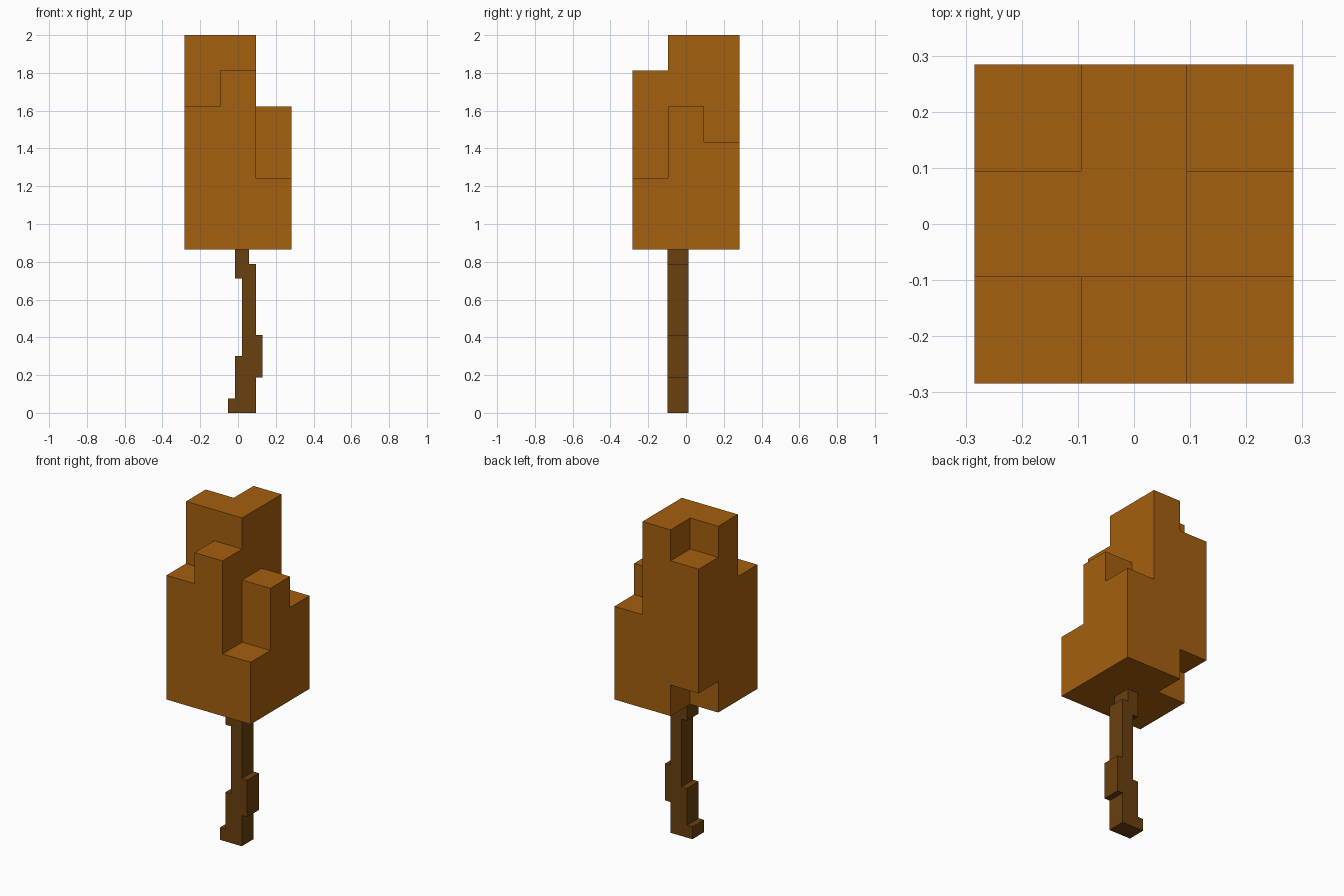
import bpy
import bmesh
from mathutils import Vector

cube = bpy.data.objects.get("Cube")
if cube:
    bpy.data.objects.remove(cube, do_unlink=True)


def make_material(name, rgb):
    mat = bpy.data.materials.new(name)
    mat.use_nodes = True
    color = (*rgb, 1.0)
    mat.diffuse_color = color
    bsdf = mat.node_tree.nodes["Principled BSDF"]
    bsdf.inputs["Base Color"].default_value = color
    bsdf.inputs["Roughness"].default_value = 0.9
    return mat


def finish(name, bm, mat):
    """Clean the block mesh into flat faces and link it to the scene."""
    bmesh.ops.remove_doubles(bm, verts=bm.verts, dist=0.0005)
    bmesh.ops.recalc_face_normals(bm, faces=bm.faces)
    mesh = bpy.data.meshes.new(name)
    bm.to_mesh(mesh)
    bm.free()
    mesh.materials.append(mat)
    obj = bpy.data.objects.new(name, mesh)
    bpy.context.collection.objects.link(obj)
    return obj


leaf = make_material("autumn_orange", (0.376, 0.115, 0.0045))
bark = make_material("bark_brown", (0.144, 0.051, 0.0045))

# Crown: block columns on a 3 x 3 grid, each with (bottom, top) in blocks
BLOCK = 0.1893
BASE = 0.865
columns = {
    (-1, -1): (0, 4), (0, -1): (0, 5), (1, -1): (0, 2),
    (-1, 0): (0, 6), (0, 0): (0, 6), (1, 0): (0, 4),
    (-1, 1): (1, 5), (0, 1): (0, 6), (1, 1): (0, 3),
}
filled = {(x, y, z) for (x, y), (low, high) in columns.items()
          for z in range(low, high)}

# Only the outside faces of the blocks are made
bm = bmesh.new()
for cell in filled:
    for axis in range(3):
        for side in (-1, 1):
            step = Vector((0, 0, 0))
            step[axis] = side
            if tuple(int(c) for c in Vector(cell) + step) in filled:
                continue
            u, v = Vector((0, 0, 0)), Vector((0, 0, 0))
            u[(axis + 1) % 3] = 0.5
            v[(axis + 2) % 3] = 0.5 * side
            mid = Vector(cell) + step * 0.5 + Vector((0, 0, 0.5))
            corners = (mid - u - v, mid + u - v, mid + u + v, mid - u + v)
            bm.faces.new([bm.verts.new(c * BLOCK + Vector((0, 0, BASE)))
                          for c in corners])
finish("crown", bm, leaf)

# Trunk: stepped profile in small units, extruded front to back
UNIT = 0.0375
X0, FRONT, DEPTH = -0.053, -0.098, 0.1125
left_side = [(0, 0), (0, 2), (1, 2), (1, 8), (2, 8), (2, 19), (1, 19), (1, 23.2)]
right_side = [(3, 23.2), (3, 21), (4, 21), (4, 11), (5, 11), (5, 5), (4, 5), (4, 0)]
bm = bmesh.new()
profile = bm.faces.new([bm.verts.new((X0 + x * UNIT * 0.98, FRONT, z * UNIT))
                        for x, z in left_side + right_side])
extruded = bmesh.ops.extrude_face_region(bm, geom=[profile])["geom"]
bmesh.ops.translate(bm, vec=(0, DEPTH, 0),
                    verts=[g for g in extruded if isinstance(g, bmesh.types.BMVert)])
finish("trunk", bm, bark)
